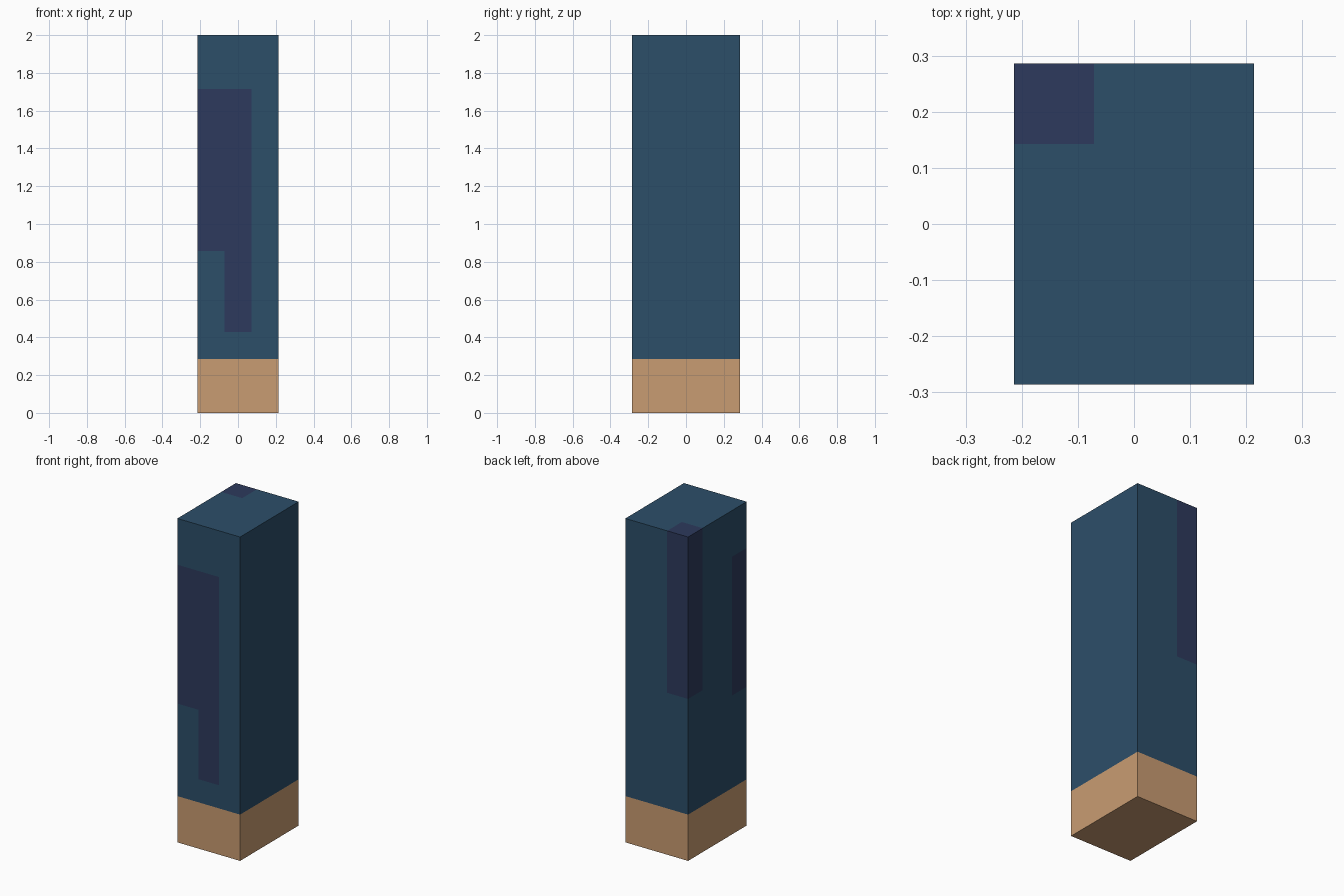
import bpy, bmesh
from mathutils import Vector

if "Cube" in bpy.data.objects:
    bpy.data.objects.remove(bpy.data.objects["Cube"])

U = 1 / 7                                  # one block unit: the leg is 3 x 4 x 14
W, D, H = 3 * U, 4 * U, 14 * U


def srgb(hex_code):
    """Hex colour to linear RGBA."""
    c = [int(hex_code[i:i + 2], 16) / 255 for i in (0, 2, 4)]
    return [v / 12.92 if v <= 0.04045 else ((v + 0.055) / 1.055) ** 2.4 for v in c] + [1]


def material(name, hex_code):
    m = bpy.data.materials.new(name)
    m.diffuse_color = srgb(hex_code)
    m.use_nodes = True
    m.node_tree.nodes["Principled BSDF"].inputs["Base Color"].default_value = m.diffuse_color
    return m


SKIN, BLUE, PATCH = 0, 1, 2
materials = [material("tan_skin", "C99C72"),
             material("blue_cloth", "2C4E69"),
             material("dark_patch", "2D3A5D")]

# Plain block leg, cut along the edges of the colour areas
bm = bmesh.new()
bmesh.ops.create_cube(bm, size=1)
bmesh.ops.scale(bm, vec=(W, D, H), verts=bm.verts)
bmesh.ops.translate(bm, vec=(0, 0, H / 2), verts=bm.verts)
cuts = [(0, (-0.5, 0.5)), (1, (-1, 1)), (2, (2, 3, 6, 7, 12))]
for axis, places in cuts:
    for p in places:
        co, no = Vector(), Vector()
        co[axis], no[axis] = p * U, 1
        bmesh.ops.bisect_plane(bm, geom=bm.verts[:] + bm.edges[:] + bm.faces[:],
                               plane_co=co, plane_no=no)


def colour(face):
    x, y, z = face.calc_center_median() / U
    n = face.normal
    if z < 2:                              # bare foot end
        return SKIN
    if x < -0.5 and y > 1 and z > 7:       # patch round the back left corner
        return PATCH
    if n.y < -0.5:                         # stepped patch on the front
        if (x < 0.5 and 6 < z < 12) or (abs(x) < 0.5 and 3 < z < 6):
            return PATCH
    if n.x < -0.5 and y < -1 and 6 < z < 12:   # front patch wrapping to the left
        return PATCH
    return BLUE


bm.normal_update()
for f in bm.faces:
    f.material_index = colour(f)

mesh = bpy.data.meshes.new("trouser_leg")
bm.to_mesh(mesh)
bm.free()
for m in materials:
    mesh.materials.append(m)
bpy.context.collection.objects.link(bpy.data.objects.new("trouser_leg", mesh))
